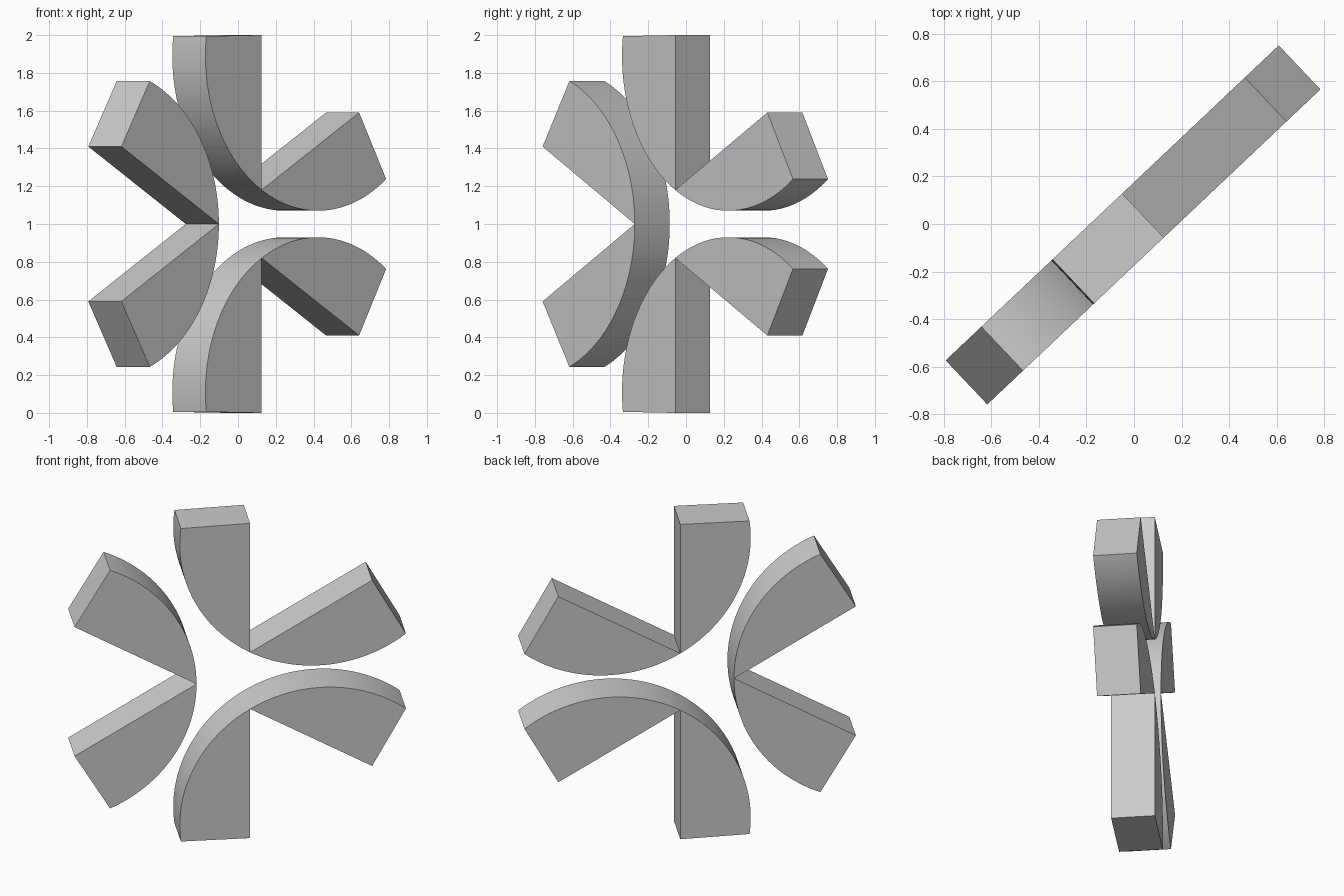
import bpy, bmesh, math
from mathutils import Matrix, Vector

cube = bpy.data.objects.get("Cube")
if cube:
    bpy.data.objects.remove(cube, do_unlink=True)

THICK = 0.255                 # slab depth
LENGTH = 0.82                 # straight edge and arc radius
HUB = Vector((-0.052, 1.0))   # centre of the threefold pattern
HUB_R = 0.208                 # distance from hub to each blade tip
SWEEP = math.radians(67.3)    # arc angle covered by one blade
STEPS = 28
TURN = Matrix.Rotation(math.radians(43.4), 4, 'Z')

grey = bpy.data.materials.new("plain grey")
grey.use_nodes = True
grey.diffuse_color = (0.6, 0.6, 0.6, 1)
grey.node_tree.nodes["Principled BSDF"].inputs["Base Color"].default_value = (0.6, 0.6, 0.6, 1)


def polar(radius, angle):
    return Vector((math.cos(angle), math.sin(angle))) * radius


def make_blade(name, axis, side):
    """One half of a curved pair: two straight edges closed by an arc."""
    tip = HUB + polar(HUB_R, axis)
    centre = tip + polar(LENGTH, axis)
    outline = [centre + polar(LENGTH, axis + math.pi + side * SWEEP * i / STEPS)
               for i in range(STEPS + 1)]
    # straight edge leaves the tip 30 degrees off the pair's axis
    outline.append(tip + polar(LENGTH, axis - side * math.radians(30)))

    bm = bmesh.new()
    face = bm.faces.new([bm.verts.new((p.x, -THICK / 2, p.y)) for p in outline])
    grown = bmesh.ops.extrude_face_region(bm, geom=[face])
    moved = [g for g in grown["geom"] if isinstance(g, bmesh.types.BMVert)]
    bmesh.ops.translate(bm, verts=moved, vec=(0, THICK, 0))
    bmesh.ops.transform(bm, matrix=TURN, verts=bm.verts)
    bmesh.ops.recalc_face_normals(bm, faces=bm.faces)

    mesh = bpy.data.meshes.new(name)
    bm.to_mesh(mesh)
    bm.free()
    mesh.materials.append(grey)
    obj = bpy.data.objects.new(name, mesh)
    bpy.context.collection.objects.link(obj)
    obj.select_set(True)
    bpy.context.view_layer.objects.active = obj


# Three mirrored pairs around the hub
bpy.ops.object.select_all(action='DESELECT')
for pair, degrees in (("upper", 60), ("middle", 180), ("lower", 300)):
    for half, side in (("first", 1), ("second", -1)):
        make_blade(f"{pair}_{half}_blade", math.radians(degrees), side)

bpy.ops.object.shade_smooth_by_angle(angle=math.radians(25))
